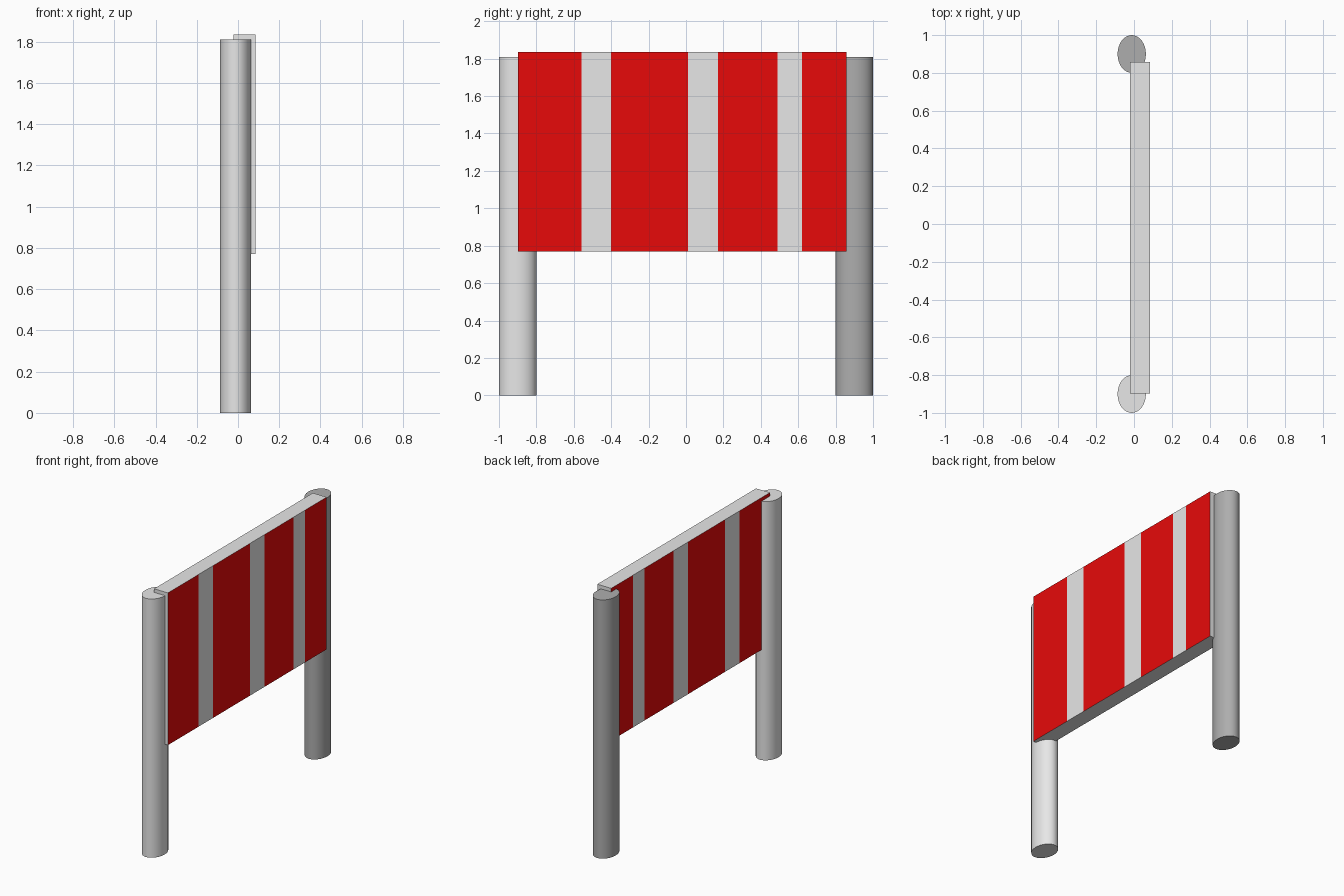
import bpy
import bmesh
import math
from mathutils import Matrix, Vector

cube = bpy.data.objects.get("Cube")
if cube:
    bpy.data.objects.remove(cube, do_unlink=True)


def material(name, color):
    mat = bpy.data.materials.new(name)
    mat.use_nodes = True
    mat.diffuse_color = color
    mat.node_tree.nodes["Principled BSDF"].inputs["Base Color"].default_value = color
    return mat


light_grey = material("light_grey", (0.8, 0.8, 0.8, 1))
dark_grey = material("dark_grey", (0.42, 0.42, 0.42, 1))
red = material("red", (0.8, 0.003, 0.003, 1))


def add_object(name, bm, materials):
    mesh = bpy.data.meshes.new(name)
    bm.to_mesh(mesh)
    bm.free()
    for mat in materials:
        mesh.materials.append(mat)
    obj = bpy.data.objects.new(name, mesh)
    bpy.context.collection.objects.link(obj)
    return obj


# Oval posts, one at each end of the board
POST_HEIGHT = 1.81


def add_post(name, y, mat):
    bm = bmesh.new()
    place = Matrix.Translation((-0.012, y, POST_HEIGHT / 2)) @ Matrix.Diagonal((0.075, 0.1, 1, 1))
    bmesh.ops.create_cone(bm, cap_ends=True, segments=32, radius1=1, radius2=1,
                          depth=POST_HEIGHT, matrix=place)
    post = add_object(name, bm, [mat])
    bpy.ops.object.select_all(action="DESELECT")
    post.select_set(True)
    bpy.context.view_layer.objects.active = post
    bpy.ops.object.shade_smooth_by_angle(angle=math.radians(30))


add_post("front_post", -0.9, light_grey)
add_post("back_post", 0.9, dark_grey)

# Board sliced into vertical stripes, painted on both broad sides
low, high = Vector((-0.022, -0.897, 0.77)), Vector((0.086, 0.858, 1.835))
grey_bands = [(-0.56, -0.4), (0.01, 0.17), (0.49, 0.62)]

bm = bmesh.new()
bmesh.ops.create_cube(bm, size=1, matrix=Matrix.Translation((low + high) / 2)
                      @ Matrix.Diagonal((*(high - low), 1)))
for band in grey_bands:
    for y in band:
        bmesh.ops.bisect_plane(bm, geom=bm.verts[:] + bm.edges[:] + bm.faces[:],
                               plane_co=(0, y, 0), plane_no=(0, 1, 0))
bm.normal_update()
for face in bm.faces:
    y = face.calc_center_median().y
    in_grey = any(start < y < end for start, end in grey_bands)
    face.material_index = int(abs(face.normal.x) > 0.5 and not in_grey)
add_object("striped_board", bm, [light_grey, red])
